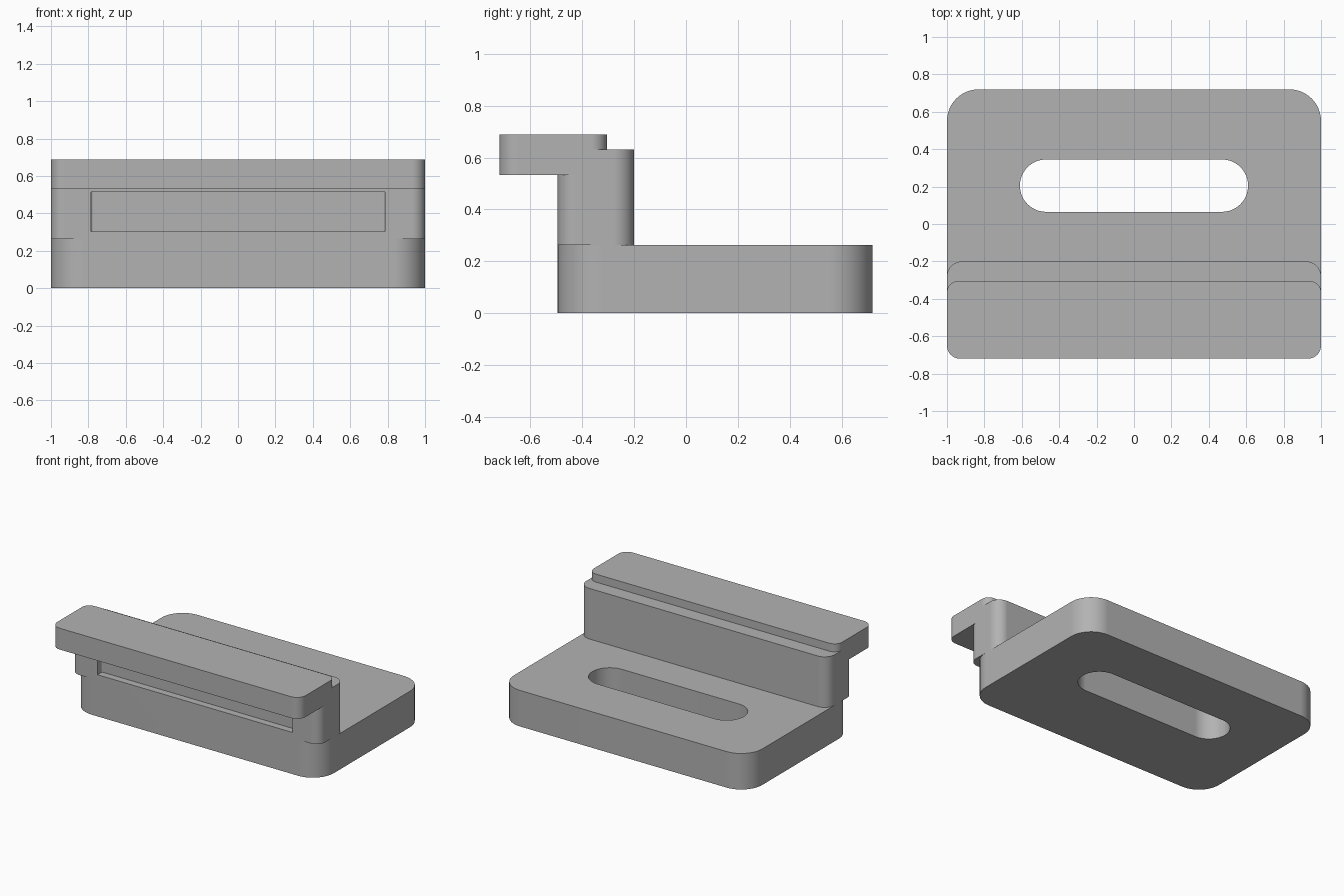
import bpy, bmesh, math

if "Cube" in bpy.data.objects:
    bpy.data.objects.remove(bpy.data.objects["Cube"])

grey = bpy.data.materials.new("plain grey")
grey.use_nodes = True
GREY = (0.45, 0.45, 0.45, 1)
grey.diffuse_color = GREY
grey.node_tree.nodes["Principled BSDF"].inputs["Base Color"].default_value = GREY


def rounded_block(name, half_x, y0, y1, z0, z1, r_front, r_back, steps=12):
    """Extruded rectangle with rounded vertical corners."""
    corners = [(1, 1, r_back, 0), (-1, 1, r_back, 90),
               (-1, -1, r_front, 180), (1, -1, r_front, 270)]
    bm = bmesh.new()
    outline = []
    for sx, sy, r, start in corners:
        cx = sx * (half_x - r)
        cy = y1 - r if sy > 0 else y0 + r
        for i in range(steps + 1):
            a = math.radians(start + 90 * i / steps)
            outline.append(bm.verts.new((cx + r * math.cos(a), cy + r * math.sin(a), z0)))
    bmesh.ops.remove_doubles(bm, verts=outline, dist=1e-5)
    face = bm.faces.new(bm.verts)
    lifted = bmesh.ops.extrude_face_region(bm, geom=[face])["geom"]
    bmesh.ops.translate(bm, vec=(0, 0, z1 - z0),
                        verts=[v for v in lifted if isinstance(v, bmesh.types.BMVert)])
    bmesh.ops.recalc_face_normals(bm, faces=bm.faces)
    mesh = bpy.data.meshes.new(name)
    bm.to_mesh(mesh)
    bm.free()
    mesh.materials.append(grey)
    obj = bpy.data.objects.new(name, mesh)
    bpy.context.collection.objects.link(obj)
    return obj


def combine(target, tool, operation):
    """Apply a boolean and discard the tool."""
    bpy.context.view_layer.objects.active = target
    mod = target.modifiers.new(operation.lower(), 'BOOLEAN')
    mod.operation, mod.object, mod.solver = operation, tool, 'EXACT'
    bpy.ops.object.modifier_apply(modifier=mod.name)
    bpy.data.objects.remove(tool)


# Base plate, upright wall and overhanging lip make one solid
bracket = rounded_block("bracket", 1, -0.495, 0.72, 0, 0.262, 0.17, 0.17)
wall = rounded_block("upright_wall", 1, -0.495, -0.2, 0.262, 0.63, 0.07, 0.08)
lip = rounded_block("overhanging_lip", 1, -0.72, -0.305, 0.533, 0.688, 0.07, 0.06)
combine(bracket, wall, 'UNION')
combine(bracket, lip, 'UNION')

# Long slot through the base
slot = rounded_block("slot_cutter", 0.61, 0.065, 0.345, -0.1, 0.4, 0.1399, 0.1399)
combine(bracket, slot, 'DIFFERENCE')

# Shallow recess in the front of the wall
recess = rounded_block("recess_cutter", 0.785, -0.6, -0.443, 0.303, 0.515, 0.01, 0.01, 4)
combine(bracket, recess, 'DIFFERENCE')

# Smooth corners, crisp edges
bpy.ops.object.select_all(action='DESELECT')
bracket.select_set(True)
bpy.context.view_layer.objects.active = bracket
bpy.ops.object.shade_smooth_by_angle(angle=math.radians(30))
flat = bracket.modifiers.new("flat sides", 'WEIGHTED_NORMAL')
flat.keep_sharp = True
